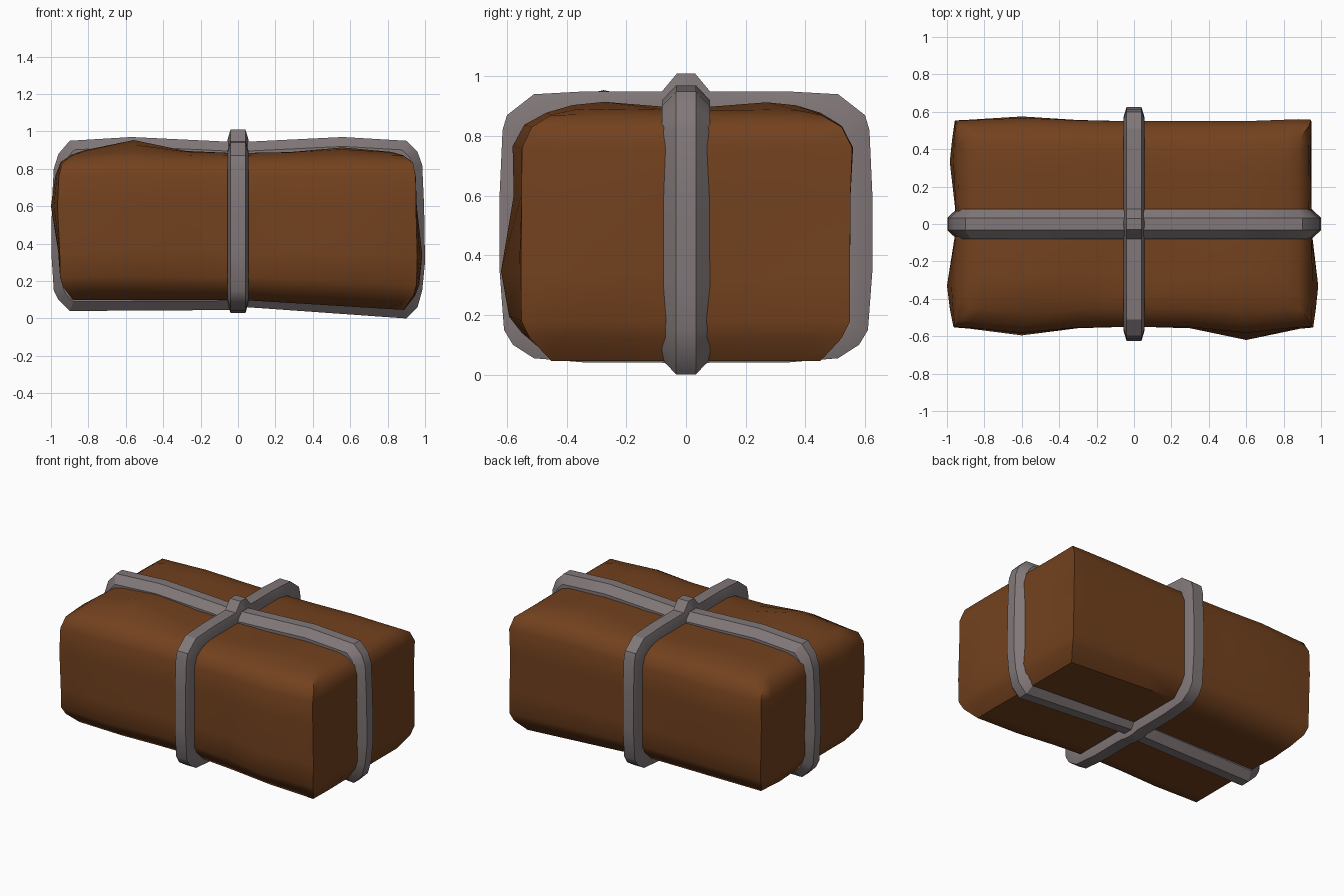
import bpy, bmesh, math
from mathutils import Vector

if "Cube" in bpy.data.objects:
    bpy.data.objects.remove(bpy.data.objects["Cube"])


def finish(name, bm, color, angle):
    bmesh.ops.recalc_face_normals(bm, faces=bm.faces)
    me = bpy.data.meshes.new(name)
    bm.to_mesh(me)
    bm.free()
    ob = bpy.data.objects.new(name, me)
    bpy.context.collection.objects.link(ob)
    mat = bpy.data.materials.new(name + "_colour")
    mat.diffuse_color = color
    mat.use_nodes = True
    mat.node_tree.nodes["Principled BSDF"].inputs["Base Color"].default_value = mat.diffuse_color
    me.materials.append(mat)
    bpy.ops.object.select_all(action='DESELECT')
    ob.select_set(True)
    bpy.context.view_layer.objects.active = ob
    bpy.ops.object.shade_smooth_by_angle(angle=math.radians(angle))
    return ob


# Wrapped bundle: box lattice, rounded towards top and bottom, with lumps
XS = [-.95, -.88, -.6, -.3, -.05, .05, .3, .6, .88, .95]
YS = [-.55, -.45, -.33, -.08, .08, .33, .45, .55]
ZS = [.1, .17, .22, .36, .6, .76, .83, .885]
SX = [.93, .985, 1, 1, 1, 1, .985, .93]
SY = [.82, .95, 1, 1, 1, 1, .94, .82]
# lump: centre, push, radius
LUMPS = [
    ((-.6, -.3, .885), (0, 0, .07), .22), ((-.55, .3, .885), (0, 0, .025), .25),
    ((.6, -.3, .885), (0, 0, .03), .22), ((.55, .3, .885), (0, 0, .03), .22),
    ((-.95, -.33, .6), (-.05, 0, 0), .2), ((-.95, .33, .6), (-.035, 0, 0), .18),
    ((-.95, .33, .17), (-.02, 0, 0), .12), ((.95, -.33, .36), (.035, 0, 0), .18),
    ((.95, .33, .6), (-.015, 0, 0), .2), ((.6, -.55, .36), (0, -.07, 0), .2),
    ((-.6, -.55, .36), (0, -.045, 0), .22), ((-.6, -.55, .76), (0, -.03, 0), .2),
    ((.6, -.55, .76), (0, -.03, 0), .16), ((-.6, .55, .6), (0, .025, 0), .25),
    ((.88, .5, .76), (0, .012, 0), .12),
]


def shape(i, j, k):
    p = Vector((XS[i] * SX[k], YS[j] * SY[k], ZS[k]))
    base = Vector((XS[i], YS[j], ZS[k]))
    for c, push, r in LUMPS:
        p += Vector(push) * math.exp(-((base - Vector(c)).length / r) ** 2)
    # underside sags at the right end, top edges drop slightly
    if p.x > 0:
        p.z -= .055 * (p.x / .9) * max(0, 1 - (ZS[k] - .1) / .4)
    if k == len(ZS) - 1 and (j in (0, len(YS) - 1) or i in (0, len(XS) - 1)):
        p.z -= .015
    return p


bm = bmesh.new()
cache = {}


def vert(key):
    if key not in cache:
        cache[key] = bm.verts.new(shape(*key))
    return cache[key]


dims = (len(XS), len(YS), len(ZS))
for axis in range(3):
    u, v = [a for a in range(3) if a != axis]
    for side in (0, dims[axis] - 1):
        for a in range(dims[u] - 1):
            for b in range(dims[v] - 1):
                face = []
                for da, db in ((0, 0), (1, 0), (1, 1), (0, 1)):
                    key = [0, 0, 0]
                    key[axis], key[u], key[v] = side, a + da, b + db
                    face.append(vert(tuple(key)))
                bm.faces.new(face)
finish("wrapped_bundle", bm, (.17, .053, .013, 1), 45)


# Straps: bevelled band profile swept around a closed path
def strap(name, path, profile, to_world):
    pts = [Vector(p) for p in path]
    n = len(pts)
    bm = bmesh.new()
    rings = []
    for i, p in enumerate(pts):
        d0 = (p - pts[i - 1]).normalized()
        d1 = (pts[(i + 1) % n] - p).normalized()
        n0, n1 = Vector((d0.y, -d0.x)), Vector((d1.y, -d1.x))
        inward = (n0 + n1).normalized()
        inward /= max(.6, inward.dot(n0))
        ring = []
        for depth, w in profile:
            q = p + inward * depth
            ring.append(bm.verts.new(to_world(q.x, q.y, w)))
        rings.append(ring)
    m = len(profile)
    for i in range(n):
        r, s = rings[i], rings[(i + 1) % n]
        for j in range(m):
            k = (j + 1) % m
            bm.faces.new((r[j], r[k], s[k], s[j]))
    finish(name, bm, (.22, .185, .19, 1), 30)


def band(top, base, bevel, depth):
    return [(0, -top), (0, top), (bevel, base), (depth, base), (depth, -base), (bevel, -base)]


# clockwise paths, so the inward normal is on the right hand
long_path = [(-.985, .15), (-.998, .35), (-.995, .62), (-.985, .8), (-.96, .88), (-.9, .95),
             (-.57, .97), (-.05, .945), (.05, .945), (.56, .97), (.9, .95), (.96, .89),
             (.985, .82), (.995, .6), (1, .3), (.985, .15), (.96, .06), (.9, 0),
             (.05, .06), (-.05, .045), (-.9, .04), (-.96, .1)]
strap("long_strap", long_path, band(.033, .08, .05, .085), lambda a, b, w: (a, w, b))

half = [(.03, 1.01), (.08, .95), (.33, .95), (.51, .94), (.6, .87), (.615, .82), (.625, .6),
        (.625, .35), (.61, .15), (.58, .1), (.51, .055), (.33, .04), (.08, .04), (.03, .03)]
cross_path = half + [(-y, z) for y, z in reversed(half)]
strap("cross_strap", cross_path, band(.04, .055, .05, .085), lambda a, b, w: (w, a, b))
